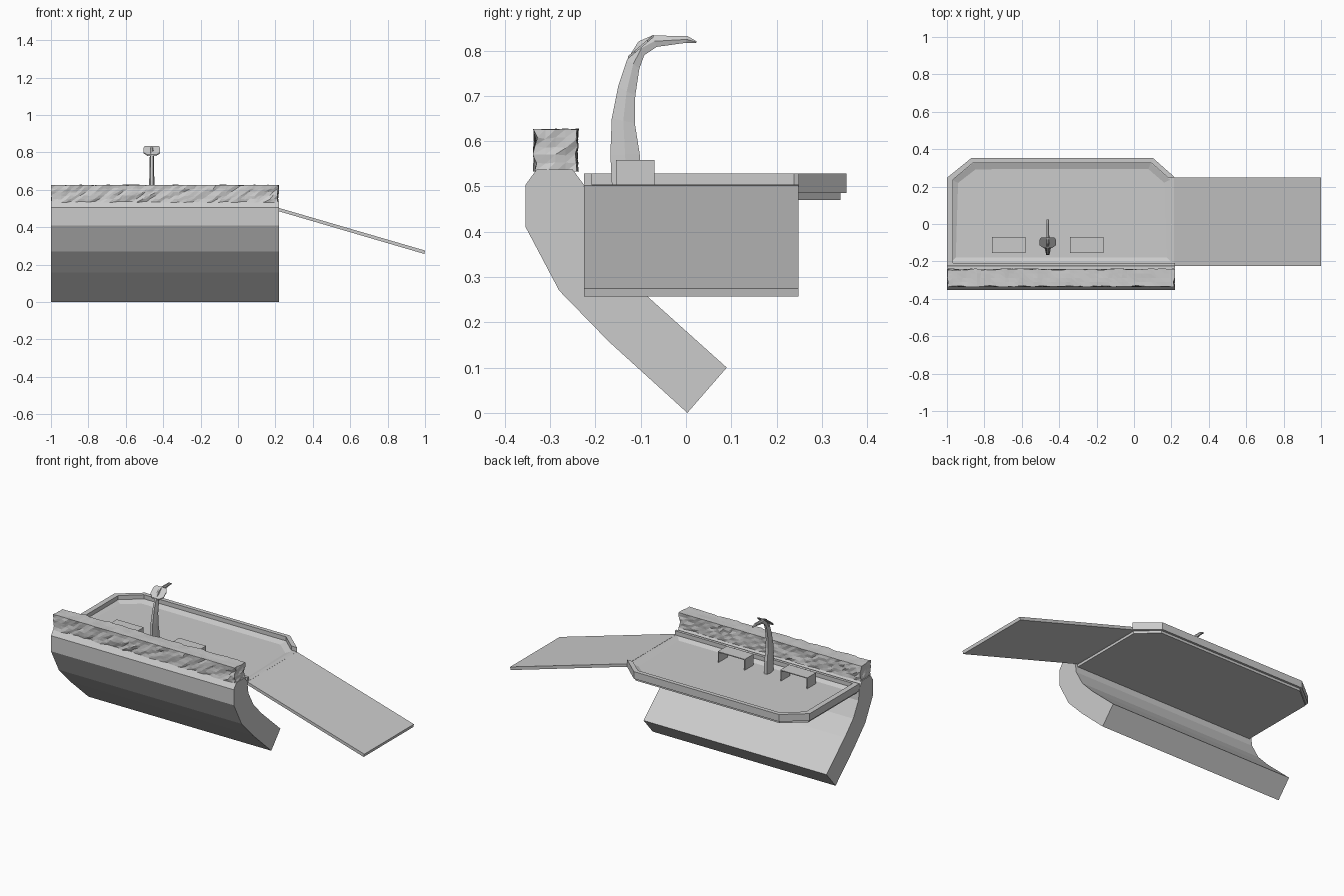
import bpy, bmesh, random
from mathutils import Vector, noise

if "Cube" in bpy.data.objects:
    bpy.data.objects.remove(bpy.data.objects["Cube"])

random.seed(4)


def make(name, verts, faces):
    me = bpy.data.meshes.new(name)
    me.from_pydata(verts, [], faces)
    bm = bmesh.new()
    bm.from_mesh(me)
    bmesh.ops.recalc_face_normals(bm, faces=bm.faces)
    bm.to_mesh(me)
    bm.free()
    ob = bpy.data.objects.new(name, me)
    bpy.context.collection.objects.link(ob)
    return ob


def prism(name, pts, lo, hi, axis):
    """Extrude a 2D outline along one axis (x: pts are y,z; y: x,z; z: x,y)."""
    def put(p, h):
        return {'x': (h, *p), 'y': (p[0], h, p[1]), 'z': (*p, h)}[axis]
    n = len(pts)
    verts = [put(p, h) for h in (lo, hi) for p in pts]
    faces = [tuple(range(n)), tuple(range(n, 2 * n))]
    faces += [(i, (i + 1) % n, n + (i + 1) % n, n + i) for i in range(n)]
    return make(name, verts, faces)


def loft(name, rings):
    """Skin a list of equal-sized rings and cap both ends."""
    n = len(rings[0])
    verts = [v for r in rings for v in r]
    faces = [tuple(range(n)), tuple(range(len(verts) - n, len(verts)))]
    for k in range(len(rings) - 1):
        a, b = k * n, k * n + n
        faces += [(a + i, a + (i + 1) % n, b + (i + 1) % n, b + i) for i in range(n)]
    return make(name, verts, faces)


# Curved front wall
prism("curved_wall", [(0.003, 0), (0.09, 0.1), (-0.085, 0.257), (-0.165, 0.34),
                      (-0.215, 0.43), (-0.225, 0.503), (-0.25, 0.537), (-0.33, 0.537),
                      (-0.354, 0.504), (-0.354, 0.41), (-0.28, 0.27), (-0.17, 0.157)],
      -1, 0.22, 'x')

# Rough strip along the top of the wall
bm = bmesh.new()
bmesh.ops.create_cube(bm, size=1)
for v in bm.verts:
    v.co = (-0.39 + v.co.x * 1.21, -0.288 + v.co.y * 0.09, 0.579 + v.co.z * 0.092)
for axis, cuts in ((0, 47), (1, 3), (2, 4)):
    edges = [e for e in bm.edges
             if abs((e.verts[0].co - e.verts[1].co)[axis]) > 0.05]
    bmesh.ops.subdivide_edges(bm, edges=edges, cuts=cuts, use_grid_fill=True)
bm.normal_update()
bmesh.ops.triangulate(bm, faces=bm.faces)
for v in bm.verts:
    p = v.co.copy()
    j = noise.noise(Vector((p.x * 22 - p.z * 35, p.y * 15, p.z * 18)))
    side = 1 if p.y > -0.288 else -1
    if abs(p.y + 0.288) > 0.04:
        v.co.y += side * 0.010 * j
    if p.z > 0.62:
        v.co.z += 0.004 * min(0.8, j)
    v.co.x += random.uniform(-0.005, 0.005)
    v.co.z += random.uniform(-0.004, 0.002) if 0.54 < p.z < 0.62 else 0
bmesh.ops.recalc_face_normals(bm, faces=bm.faces)
me = bpy.data.meshes.new("rough_parapet")
bm.to_mesh(me)
bm.free()
bpy.context.collection.objects.link(bpy.data.objects.new("rough_parapet", me))

# Platform deck with a shallow recessed floor
outer = [(0.22, 0.248), (0.10, 0.354), (-0.868, 0.354), (-0.999, 0.248),
         (-0.999, -0.225), (0.22, -0.225)]
deck = prism("deck", outer, 0.485, 0.503, 'z')
bm = bmesh.new()
bm.from_mesh(deck.data)
top = max(bm.faces, key=lambda f: f.calc_center_median().z)
bmesh.ops.inset_region(bm, faces=[top], thickness=0.03)
bmesh.ops.inset_region(bm, faces=[top], thickness=0.035, depth=-0.012)
bm.to_mesh(deck.data)
bm.free()

# Stepped underside
prism("deck_underside", [(0.205, 0.242), (0.096, 0.341), (-0.864, 0.341),
                         (-0.986, 0.242), (-0.986, -0.225), (0.205, -0.225)],
      0.47, 0.485, 'z')

# Raised rim, open on the ramp side
inner = [(0.182, 0.248), (0.09, 0.329), (-0.858, 0.329), (-0.967, 0.238),
         (-0.967, -0.208), (0.22, -0.208)]
loft("deck_rim", [[(*o, 0.503), (*o, 0.528), (*i, 0.528), (*i, 0.503)]
                  for o, i in zip(outer, inner)])

# Sloping ramp
prism("ramp", [(0.215, 0.504), (1, 0.275), (0.996, 0.257), (0.215, 0.486)],
      -0.225, 0.248, 'y')

# Open-sided benches
for x0, x1, side in ((-0.76, -0.58, "left"), (-0.343, -0.163, "right")):
    t = 0.005
    prism("bench_" + side, [(x0, 0.492), (x0, 0.558), (x1, 0.558), (x1, 0.492),
                            (x1 - t, 0.492), (x1 - t, 0.558 - t),
                            (x0 + t, 0.558 - t), (x0 + t, 0.492)],
          -0.155, -0.07, 'y')

# Curved console post: back y, z / front y, z / half width
cx = -0.461
post = [(-0.163, 0.49, -0.098, 0.49, 0.017), (-0.167, 0.57, -0.102, 0.57, 0.016),
        (-0.164, 0.65, -0.113, 0.64, 0.014), (-0.15, 0.72, -0.112, 0.70, 0.012),
        (-0.13, 0.78, -0.103, 0.76, 0.011), (-0.105, 0.82, -0.092, 0.79, 0.010),
        (-0.075, 0.833, -0.065, 0.808, 0.008), (0.003, 0.832, 0.0, 0.817, 0.007),
        (0.024, 0.82, 0.022, 0.817, 0.006)]
loft("console_post", [[(cx - w * 0.5, by, bz), (cx + w * 0.5, by, bz),
                       (cx + w, (by + fy) / 2, (bz + fz) / 2), (cx + w * 0.6, fy, fz),
                       (cx - w * 0.6, fy, fz), (cx - w, (by + fy) / 2, (bz + fz) / 2)]
                      for by, bz, fy, fz, w in post])

# Tilted winged head of the console
head = [(-0.024, -0.128), (0.024, -0.128), (0.044, -0.113), (0.045, -0.085),
        (0.036, -0.072), (-0.036, -0.072), (-0.045, -0.085), (-0.044, -0.113)]
loft("console_head", [[(cx + x, y, 0.835 + (y + 0.072) * 0.85 - d) for x, y in head]
                      for d in (0, 0.006)])
